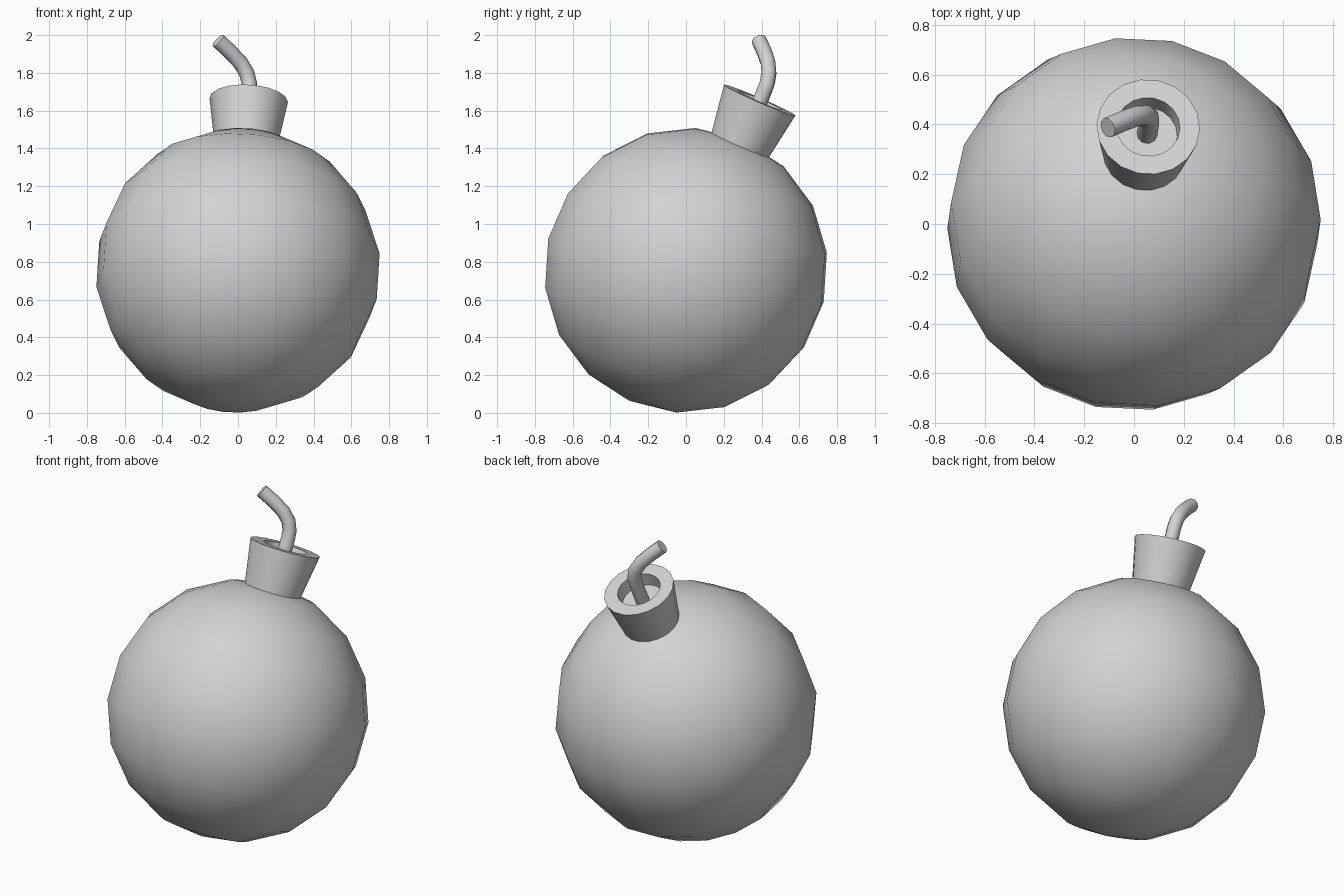
import bpy, bmesh, math
from mathutils import Vector, Matrix

cube = bpy.data.objects.get("Cube")
if cube:
    bpy.data.objects.remove(cube, do_unlink=True)

RADIUS = 0.755
SIDES = 18
RINGS = 9

# One plain grey for every part
grey = bpy.data.materials.new("plain_grey")
grey.use_nodes = True
colour = (0.65, 0.65, 0.65, 1)
grey.diffuse_color = colour
grey.node_tree.nodes["Principled BSDF"].inputs["Base Color"].default_value = colour

# Tilted frame shared by body and neck: origin at the body centre, z along the neck
axis = Vector((0.058, 0.397, 0.916)).normalized()
side = axis.cross(Vector((1, 0, 0))).normalized()
frame = Matrix((side.cross(axis), side, axis)).transposed().to_4x4()
frame = Matrix.Translation((0, 0, RADIUS)) @ frame @ Matrix.Rotation(math.radians(-1.5), 4, 'Z')


def finish(obj, angle):
    bpy.ops.object.select_all(action='DESELECT')
    obj.select_set(True)
    bpy.context.view_layer.objects.active = obj
    bpy.ops.object.shade_smooth_by_angle(angle=math.radians(angle))


def lathe(name, profile, angle):
    """Turn (radius, height) points around the tilted axis."""
    bm = bmesh.new()
    rings = []
    for r, h in profile:
        rings.append([bm.verts.new((r * math.cos(a), r * math.sin(a), h))
                      for a in (math.tau * i / SIDES for i in range(SIDES))])
    for low, high in zip(rings, rings[1:]):
        for i in range(SIDES):
            j = (i + 1) % SIDES
            bm.faces.new((low[i], low[j], high[j], high[i]))
    bmesh.ops.remove_doubles(bm, verts=bm.verts, dist=0.0001)
    bmesh.ops.recalc_face_normals(bm, faces=bm.faces)
    mesh = bpy.data.meshes.new(name)
    bm.to_mesh(mesh)
    bm.free()
    mesh.transform(frame)
    mesh.materials.append(grey)
    obj = bpy.data.objects.new(name, mesh)
    bpy.context.collection.objects.link(obj)
    finish(obj, angle)


# Round body
arc = [math.pi * i / RINGS for i in range(RINGS + 1)]
lathe("round_body", [(RADIUS * math.sin(a), -RADIUS * math.cos(a)) for a in arc], 40)

# Flared neck with a recessed socket
lathe("neck", [(0, 0.66), (0.157, 0.66), (0.208, 0.983), (0.128, 0.983),
               (0.122, 0.9), (0, 0.9)], 40)

# Bent fuse, swept along a short path
path = [(0.052, 0.357, 1.57), (0.06, 0.405, 1.68), (0.06, 0.43, 1.745),
        (0.046, 0.439, 1.80), (0.012, 0.434, 1.855), (-0.04, 0.415, 1.91),
        (-0.105, 0.387, 1.971)]
curve = bpy.data.curves.new("fuse_path", 'CURVE')
curve.dimensions = '3D'
curve.bevel_depth = 0.041
curve.bevel_resolution = 3
curve.use_fill_caps = True
spline = curve.splines.new('POLY')
spline.points.add(len(path) - 1)
for point, co in zip(spline.points, path):
    point.co = (*co, 1)
curve.materials.append(grey)
fuse = bpy.data.objects.new("fuse", curve)
bpy.context.collection.objects.link(fuse)
bpy.ops.object.select_all(action='DESELECT')
fuse.select_set(True)
bpy.context.view_layer.objects.active = fuse
bpy.ops.object.convert(target='MESH')
fuse = bpy.context.view_layer.objects.active
bm = bmesh.new()
bm.from_mesh(fuse.data)
bmesh.ops.remove_doubles(bm, verts=bm.verts, dist=0.0001)
bmesh.ops.recalc_face_normals(bm, faces=bm.faces)
bm.to_mesh(fuse.data)
bm.free()
finish(fuse, 50)
